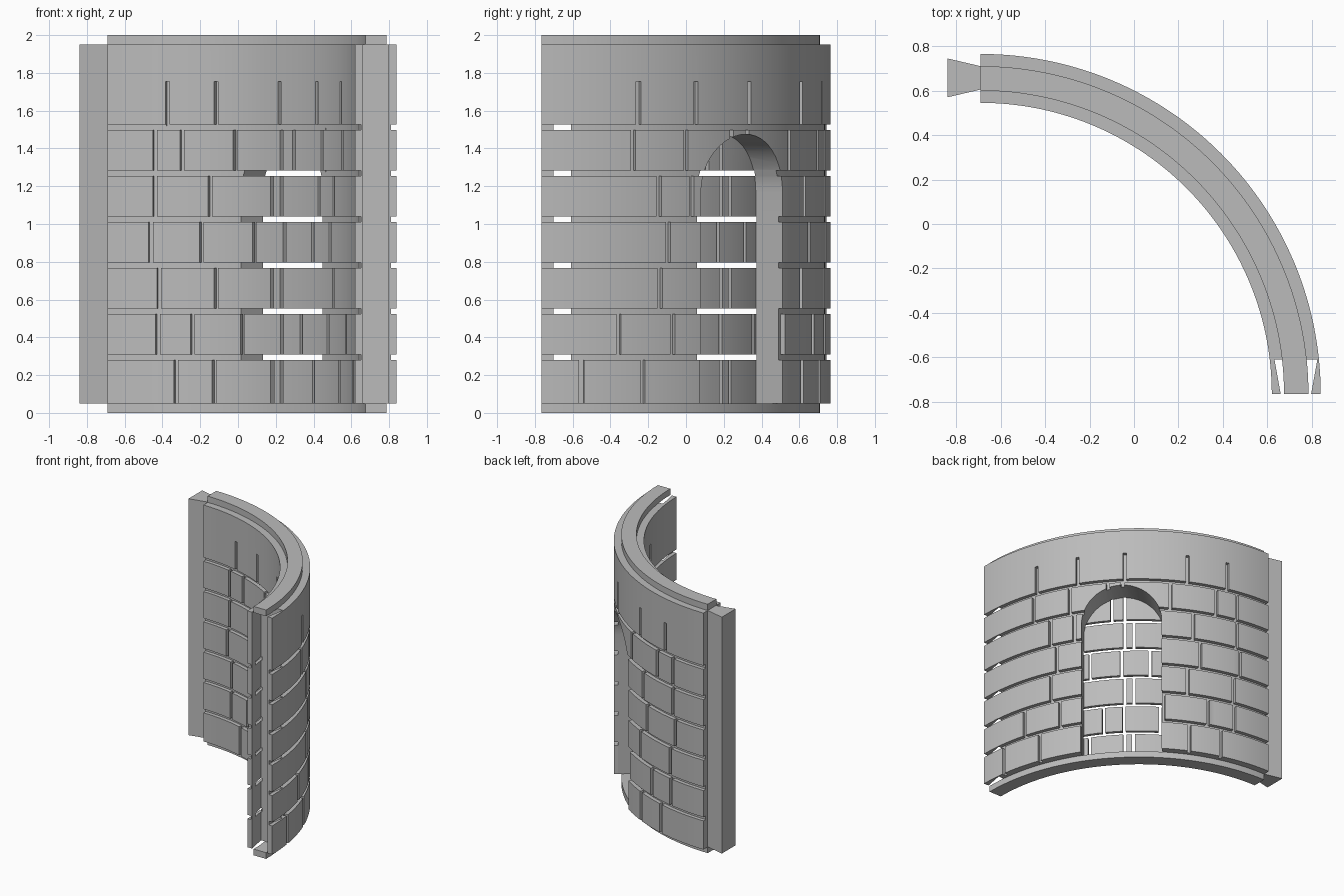
import bpy, bmesh
from math import sin, cos, pi, radians
from mathutils import Matrix

if "Cube" in bpy.data.objects:
    bpy.data.objects.remove(bpy.data.objects["Cube"])

CX, CY = -0.69, -0.765            # centre of the curved wall
R_IN, R_OUT = 1.31, 1.53
Z_LOW, Z_HIGH = 0.05, 1.95
GROOVE = 0.03                     # depth and height of the mortar joints
ROW = 0.2435                      # brick course spacing

stone = bpy.data.materials.new("grey stone")
stone.use_nodes = True
stone.diffuse_color = (0.5, 0.5, 0.5, 1)
stone.node_tree.nodes["Principled BSDF"].inputs["Base Color"].default_value = (0.5, 0.5, 0.5, 1)


def polar(r, deg):
    return CX + r * cos(radians(deg)), CY + r * sin(radians(deg))


def prism(bm, pts, z0, z1):
    """Add a closed outline extruded from z0 to z1."""
    base = bm.faces.new([bm.verts.new((x, y, z0)) for x, y in pts])
    ext = bmesh.ops.extrude_face_region(bm, geom=[base])["geom"]
    top = [v for v in ext if isinstance(v, bmesh.types.BMVert)]
    bmesh.ops.translate(bm, verts=top, vec=(0, 0, z1 - z0))


def arc_block(bm, r0, r1, a0, a1, z0, z1, step=1.5):
    """Add a block bent around the wall centre."""
    n = max(1, round((a1 - a0) / step))
    angles = [a0 + (a1 - a0) * i / n for i in range(n + 1)]
    outline = [polar(r1, a) for a in angles] + [polar(r0, a) for a in reversed(angles)]
    prism(bm, outline, z0, z1)


def finish(bm, name, matrix=None):
    if matrix:
        bm.transform(matrix)
    bmesh.ops.recalc_face_normals(bm, faces=bm.faces)
    mesh = bpy.data.meshes.new(name)
    bm.to_mesh(mesh)
    bm.free()
    mesh.materials.append(stone)
    obj = bpy.data.objects.new(name, mesh)
    bpy.context.scene.collection.objects.link(obj)
    return obj


def cut(obj, cutter):
    """Subtract the cutter, then discard it."""
    cutter.hide_render = True
    mod = obj.modifiers.new("cut", 'BOOLEAN')
    mod.operation = 'DIFFERENCE'
    mod.solver = 'EXACT'
    mod.object = cutter
    bpy.context.view_layer.update()
    result = bpy.data.meshes.new_from_object(
        obj.evaluated_get(bpy.context.evaluated_depsgraph_get()))
    obj.modifiers.clear()
    obj.data = result
    bpy.data.objects.remove(cutter)


# Curved wall body
bm = bmesh.new()
arc_block(bm, R_IN, R_OUT, 0, 90, Z_LOW, Z_HIGH)
wall = finish(bm, "brick_wall")

# Arched niche: straight arch profile, limited to a curved back
HALF, SPRING = 0.305, 1.17
arch = [(-HALF, Z_LOW), (HALF, Z_LOW)]
arch += [(HALF * cos(pi * i / 24), SPRING + HALF * sin(pi * i / 24)) for i in range(25)]
bm = bmesh.new()
prism(bm, arch, 1.1, 1.7)
s = cos(pi / 4)
facing = Matrix(((-s, 0, s, CX), (s, 0, s, CY), (0, 1, 0, 0), (0, 0, 0, 1)))
niche = finish(bm, "niche_cutter", facing)
bm = bmesh.new()
arc_block(bm, 0.8, R_IN + 0.025, 15, 75, -0.1, 1.7)
cut(niche, finish(bm, "niche_back"))
cut(wall, niche)

# Horizontal mortar joints on both faces
faces = [(R_IN - 0.05, R_IN + GROOVE), (R_OUT - GROOVE, R_OUT + 0.05)]
joints = [0.28 + ROW * i for i in range(6)]
bm = bmesh.new()
for z in joints:
    for r0, r1 in faces:
        arc_block(bm, r0, r1, -2, 92, z, z + GROOVE)
cut(wall, finish(bm, "course_cutter"))

# Upright joints, by angle, one list per course from the bottom
uprights = [
    (8, 20.5, 33.7, 45.4, 48.3, 64.5, 74),
    (15.5, 27, 38.5, 45.2, 57, 70, 78.3),
    (24.2, 45.4, 48.4, 64, 78),
    (26, 34, 44.4, 53.7, 67.7, 80),
    (24, 31.3, 45.4, 48.4, 65.6, 79),
    (18.5, 30, 41.2, 45.4, 59, 72.5, 79),
    (19.6, 32.3, 46, 64, 76),
]
bm = bmesh.new()
for i, row in enumerate(uprights):
    z0 = joints[i - 1] + 0.02 if i else Z_LOW
    z1 = joints[i] + 0.01 if i < len(joints) else 1.755
    for a in row:
        for r0, r1 in faces:
            arc_block(bm, r0, r1, a - 0.5, a + 0.5, z0, z1)
cut(wall, finish(bm, "upright_cutter"))

# Dovetail slot in the front end
bm = bmesh.new()
prism(bm, [(0.653, -0.80), (0.797, -0.80), (0.797, -0.765), (0.825, -0.61),
           (0.632, -0.61), (0.66, -0.765)], -0.1, 2.1)
cut(wall, finish(bm, "slot_cutter"))

# Dovetail key on the other end
bm = bmesh.new()
prism(bm, [(-0.69, 0.605), (-0.69, 0.71), (-0.84, 0.745), (-0.84, 0.57)], Z_LOW, Z_HIGH)
finish(bm, "dovetail_key")

# Raised stacking ribs on the top and bottom
parts = [wall]
for name, z0, z1 in (("bottom_rib", 0, Z_LOW), ("top_rib", Z_HIGH, 2)):
    bm = bmesh.new()
    arc_block(bm, 1.365, 1.475, 0, 90, z0, z1)
    parts.append(finish(bm, name))

# Smooth the curved faces, keep edges sharp
bpy.ops.object.select_all(action='DESELECT')
for obj in parts:
    obj.select_set(True)
bpy.context.view_layer.objects.active = wall
bpy.ops.object.shade_smooth_by_angle(angle=radians(20))
